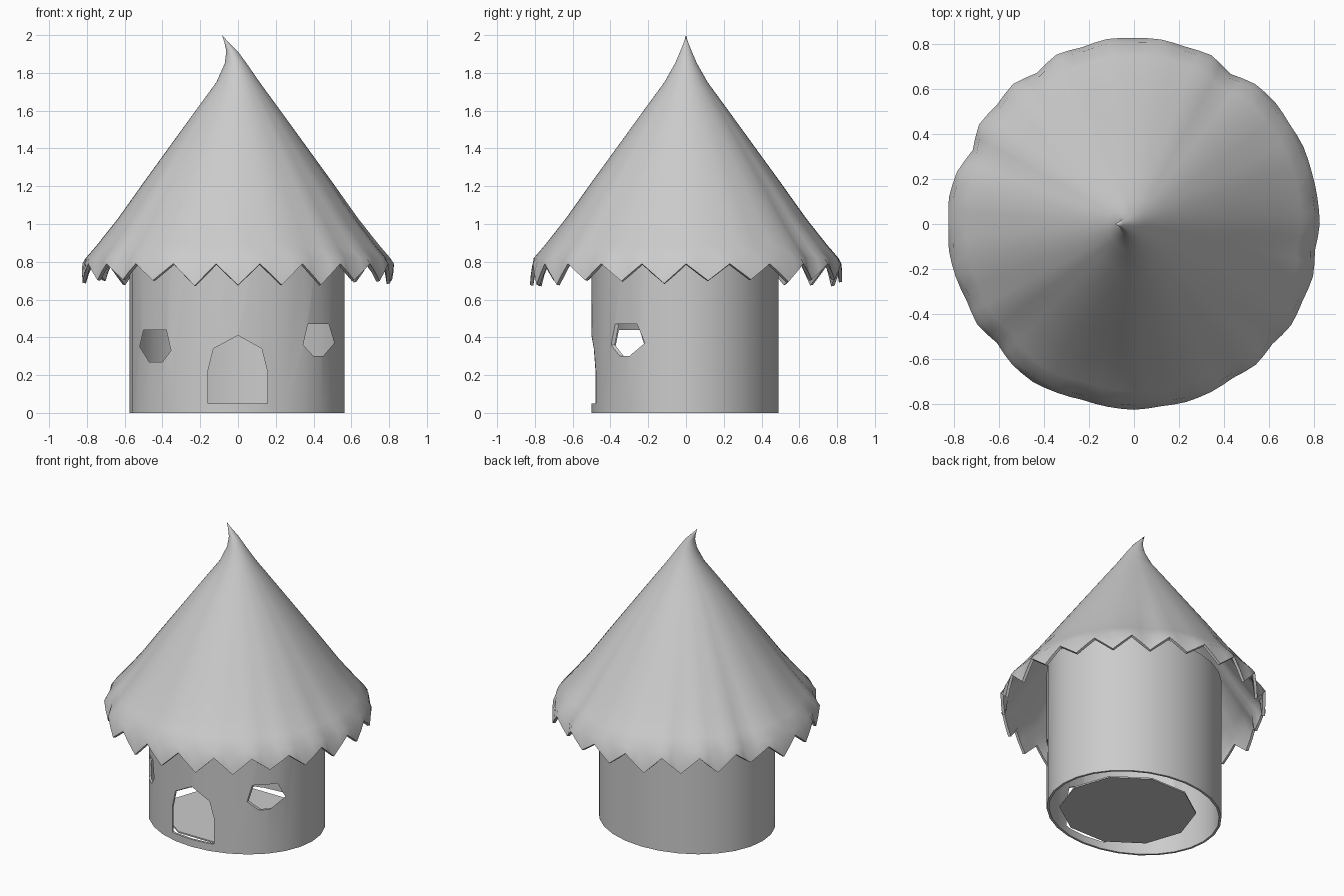
import bpy, bmesh, math, random
from mathutils import Vector

random.seed(4)
cube = bpy.data.objects.get("Cube")
if cube:
    bpy.data.objects.remove(cube, do_unlink=True)

clay = bpy.data.materials.new("plain_grey")
clay.use_nodes = True
clay.diffuse_color = (0.6, 0.6, 0.6, 1)
clay.node_tree.nodes["Principled BSDF"].inputs["Base Color"].default_value = (0.6, 0.6, 0.6, 1)


def make(name, bm):
    bmesh.ops.recalc_face_normals(bm, faces=bm.faces)
    mesh = bpy.data.meshes.new(name)
    bm.to_mesh(mesh)
    bm.free()
    mesh.materials.append(clay)
    ob = bpy.data.objects.new(name, mesh)
    bpy.context.collection.objects.link(ob)
    return ob


def activate(ob):
    bpy.ops.object.select_all(action="DESELECT")
    ob.select_set(True)
    bpy.context.view_layer.objects.active = ob


def smooth(ob, degrees):
    activate(ob)
    bpy.ops.object.shade_smooth_by_angle(angle=math.radians(degrees))


def apply(ob, mod):
    activate(ob)
    bpy.ops.object.modifier_apply(modifier=mod.name)


def loft(bm, rings):
    """Skin a list of closed point rings."""
    loops = [[bm.verts.new(p) for p in ring] for ring in rings]
    n = len(loops[0])
    for a, b in zip(loops, loops[1:]):
        for i in range(n):
            j = (i + 1) % n
            bm.faces.new((a[i], a[j], b[j], b[i]))
    return loops


def ellipse(rx, ry, z, n, cx=0, cy=0):
    turn = math.tau / n
    return [Vector((cx + rx * math.cos(i * turn), cy + ry * math.sin(i * turn), z))
            for i in range(n)]


# Wall: thin oval tube, open underneath
bm = bmesh.new()
loft(bm, [ellipse(0.57, 0.495, z, 28, -0.005, -0.005) for z in (0, 0.97)])
wall = make("wall", bm)
shell = wall.modifiers.new("thickness", "SOLIDIFY")
shell.thickness = 0.015
shell.offset = -1
apply(wall, shell)

# Openings: arched doorway and two irregular windows
openings = {
    "doorway": [(-0.16, 0.05), (0.155, 0.05), (0.155, 0.22), (0.125, 0.34),
                (0, 0.41), (-0.13, 0.34), (-0.16, 0.22)],
    "left_window": [(0.37, 0.47), (0.48, 0.47), (0.51, 0.37), (0.45, 0.3),
                    (0.4, 0.3), (0.345, 0.36)],
    "right_window": [(-0.5, 0.44), (-0.38, 0.44), (-0.355, 0.33), (-0.4, 0.27),
                     (-0.47, 0.27), (-0.52, 0.35)],
}
for name, outline in openings.items():
    bm = bmesh.new()
    front, back = loft(bm, [[(x, y, z) for x, z in outline] for y in (-0.7, -0.1)])
    bm.faces.new(front)
    bm.faces.new(back)
    cutter = make(name + "_cutter", bm)
    cutter.hide_render = True
    cut = wall.modifiers.new(name, "BOOLEAN")
    cut.operation = "DIFFERENCE"
    cut.solver = "EXACT"
    cut.object = cutter
    apply(wall, cut)
    bpy.data.objects.remove(cutter, do_unlink=True)
smooth(wall, 35)

# Floor: low slab set back from the wall, meeting the doorway
bm = bmesh.new()
low, high = loft(bm, [ellipse(0.43, 0.41, z, 10, 0, -0.06) for z in (0.04, 0.05)])
bm.faces.new(low)
bm.faces.new(high)
make("floor", bm)

# Roof: leaning cone whose skirt ripples and ends in a ragged edge
TEETH = 22
SEG = TEETH * 4
drop = [random.uniform(0.035, 0.075) for _ in range(TEETH)]
fold = [random.uniform(-0.035, 0.012) for _ in range(TEETH)]


def tooth(i):
    """Tooth number and height of the zigzag, 0 at a notch and 1 at a tip."""
    return i // 4, 1 - abs((i % 4) - 2) / 2


# radius, height, centre x, ripple strength
profile = [(0.012, 1.96, -0.06, 0), (0.03, 1.915, -0.032, 0), (0.058, 1.85, -0.012, 0),
           (0.115, 1.75, 0, 0), (0.21, 1.62, 0, 0.05), (0.355, 1.42, 0, 0.1),
           (0.5, 1.22, 0, 0.25), (0.635, 1.03, 0, 0.5), (0.745, 0.89, 0, 0.85),
           (0.805, 0.82, 0, 1), (0.825, 0.765, 0, 1)]
rings = []
for k, (r, z, cx, ripple) in enumerate(profile):
    ring = ellipse(1, 1, z, SEG)
    for i, p in enumerate(ring):
        t, h = tooth(i)
        radius = r + ripple * (fold[t] * h + 0.006 * math.sin(3 * p.x + 2 * p.y))
        p.x, p.y = cx + radius * p.x, radius * p.y
        if k == len(profile) - 1:
            p.z += 0.025 - (drop[t] + 0.045) * h
    rings.append(ring)
bm = bmesh.new()
loops = loft(bm, rings)
tip = bm.verts.new((-0.085, 2.0, 0))
tip.co = (-0.085, 0, 2.0)
for i in range(SEG):
    bm.faces.new((loops[0][i], loops[0][(i + 1) % SEG], tip))
roof = make("roof", bm)
thatch = roof.modifiers.new("thickness", "SOLIDIFY")
thatch.thickness = 0.018
thatch.offset = -1
apply(roof, thatch)
smooth(roof, 50)
